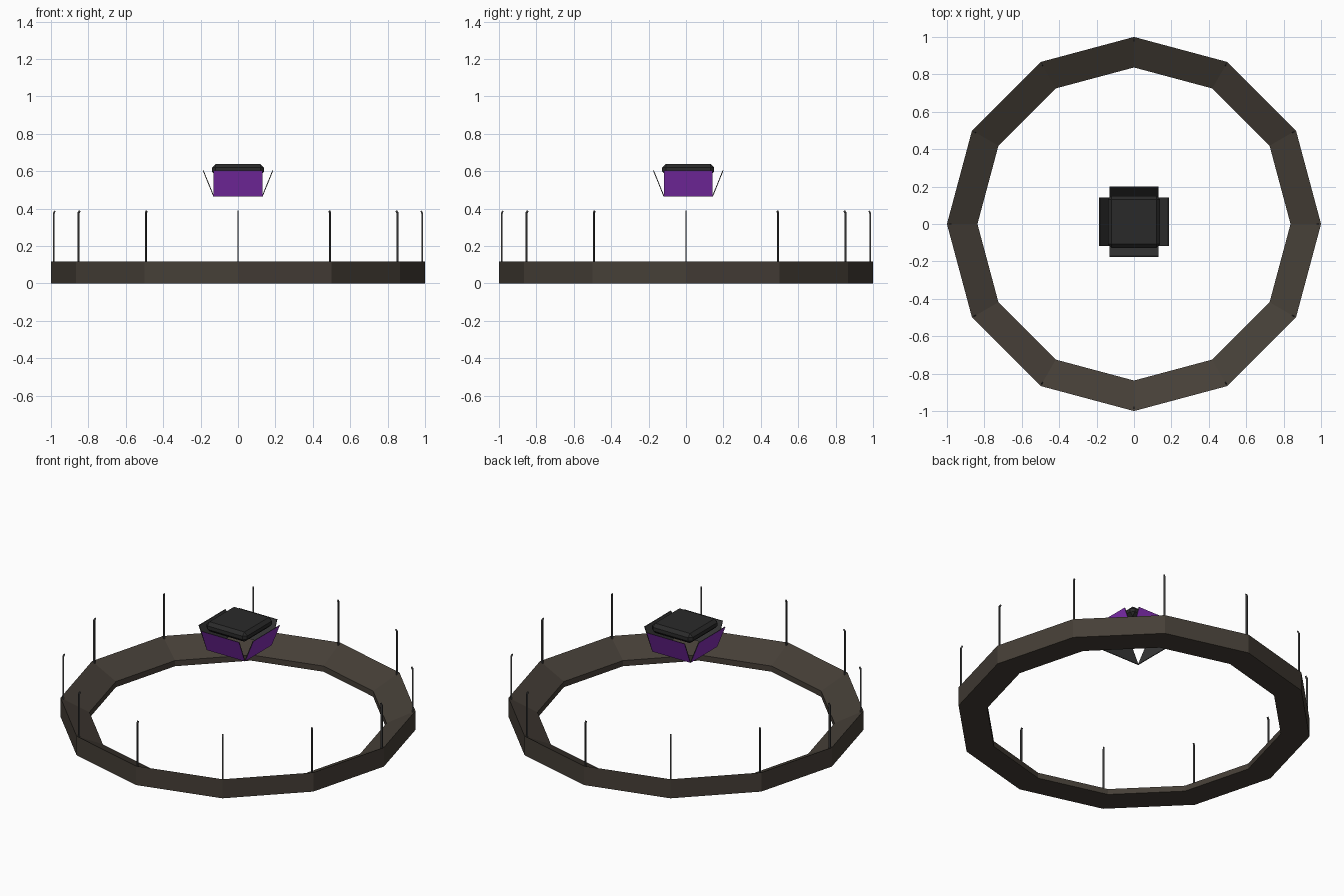
import bpy, bmesh
from math import pi, sin, cos

if "Cube" in bpy.data.objects:
    bpy.data.objects.remove(bpy.data.objects["Cube"])


def material(name, rgb):
    m = bpy.data.materials.new(name)
    m.diffuse_color = (*rgb, 1)
    m.use_nodes = True
    m.node_tree.nodes["Principled BSDF"].inputs["Base Color"].default_value = m.diffuse_color
    return m


BROWN = material("brown_stone", (0.06, 0.049, 0.038))
GREY = material("rod_grey", (0.06, 0.06, 0.06))
BLACK = material("cap_black", (0.023, 0.023, 0.023))
DARK = material("panel_dark", (0.04, 0.04, 0.04))
PURPLE = material("purple_glass", (0.24, 0.03, 0.48))


def finish(name, bm, *mats):
    bmesh.ops.recalc_face_normals(bm, faces=bm.faces)
    me = bpy.data.meshes.new(name)
    bm.to_mesh(me)
    bm.free()
    for m in mats:
        me.materials.append(m)
    ob = bpy.data.objects.new(name, me)
    bpy.context.collection.objects.link(ob)
    return ob


def polar(r, t, a, z):
    """Point at radius r, sideways offset t, turned by angle a."""
    return (r * cos(a) - t * sin(a), r * sin(a) + t * cos(a), z)


def prism(bm, profile, half_width, a):
    """Extrude an (r, z) profile sideways and turn it by angle a."""
    n = len(profile)
    left = [bm.verts.new(polar(r, -half_width, a, z)) for r, z in profile]
    right = [bm.verts.new(polar(r, half_width, a, z)) for r, z in profile]
    bm.faces.new(left)
    bm.faces.new(right[::-1])
    return [bm.faces.new((left[i], left[(i + 1) % n], right[(i + 1) % n], right[i]))
            for i in range(n)]


SIDES = 12

# Twelve-sided base ring whose top slopes down to the inside
bm = bmesh.new()
profile = [(1.0, 0), (1.0, 0.118), (0.837, 0.035), (0.837, 0)]
loops = [[bm.verts.new(polar(r, 0, 2 * pi * i / SIDES, z)) for r, z in profile]
         for i in range(SIDES)]
for i in range(SIDES):
    p, q = loops[i], loops[(i + 1) % SIDES]
    for j in range(4):
        k = (j + 1) % 4
        bm.faces.new((p[j], p[k], q[k], q[j]))
finish("base_ring", bm, BROWN)

# Thin rods on the ring corners, tips hooked inward
bm = bmesh.new()
rod = [(0.980, 0.08), (0.990, 0.08), (0.990, 0.376), (0.981, 0.391),
       (0.975, 0.386), (0.980, 0.374)]
for i in range(SIDES):
    prism(bm, rod, 0.004, 2 * pi * i / SIDES)
finish("rods", bm, GREY)

# Four flared panels, purple outside and dark inside
LANTERN_Y = 0.012
bm = bmesh.new()
panel = [(0.132, 0.465), (0.188, 0.603), (0.183, 0.603), (0.127, 0.465)]
for i in range(4):
    prism(bm, panel, 0.13, i * pi / 2)[0].material_index = 1
panels = finish("lantern_panels", bm, DARK, PURPLE)
panels.location.y = LANTERN_Y

# Bevelled cap
bm = bmesh.new()
bmesh.ops.create_cube(bm, size=1)
bmesh.ops.scale(bm, vec=(0.278, 0.278, 0.06), verts=bm.verts)
bmesh.ops.bevel(bm, geom=bm.edges[:], offset=0.019, segments=1, affect='EDGES')
cap = finish("lantern_cap", bm, BLACK)
cap.location = (0, LANTERN_Y, 0.609)
